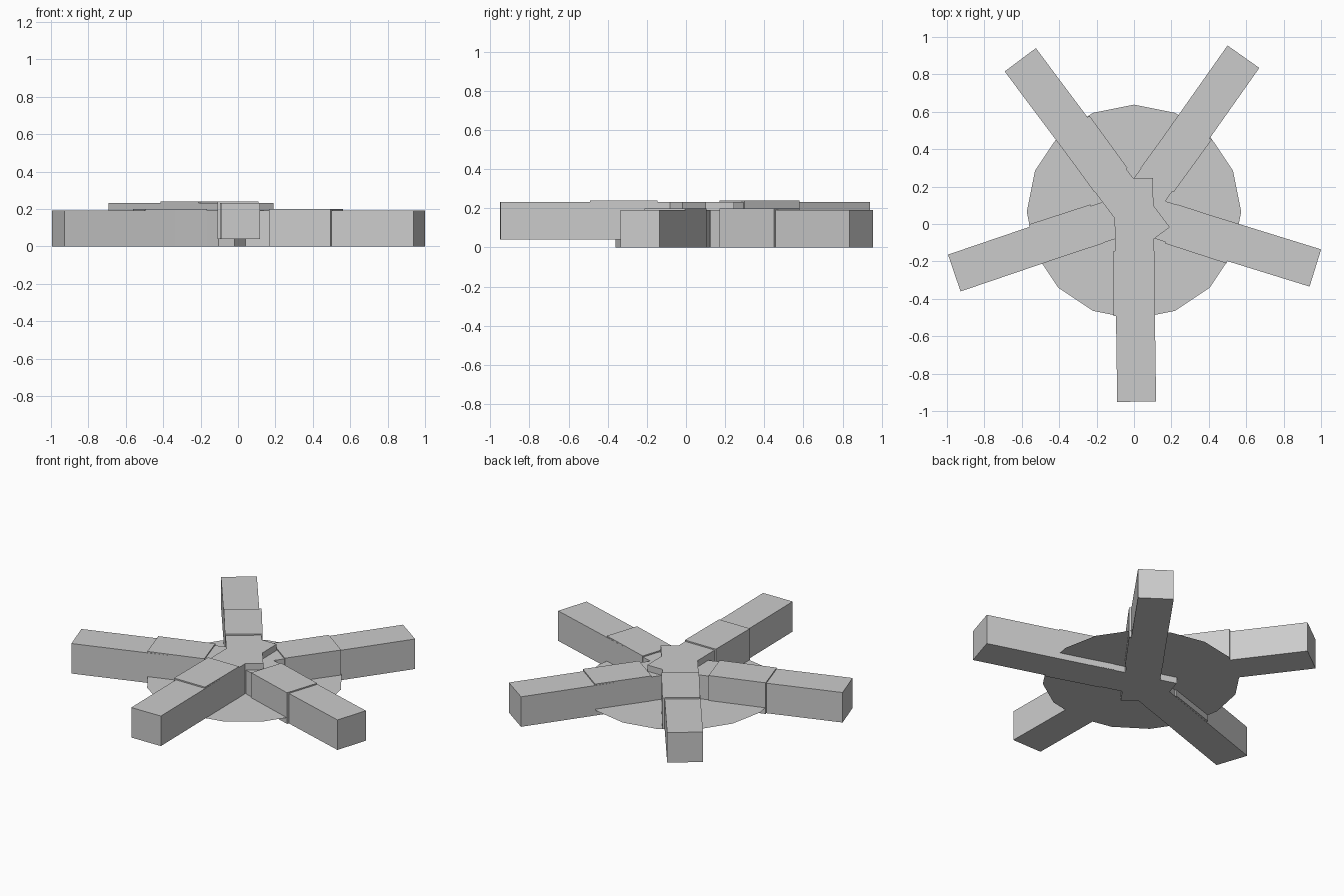
import bpy
import math
from mathutils import Matrix, Vector

if "Cube" in bpy.data.objects:
    bpy.data.objects.remove(bpy.data.objects["Cube"], do_unlink=True)

GREY = (0.6, 0.6, 0.6, 1.0)
mat = bpy.data.materials.new("plain_grey")
mat.use_nodes = True
mat.diffuse_color = GREY
mat.node_tree.nodes["Principled BSDF"].inputs["Base Color"].default_value = GREY

HUB = Vector((0, 0.065, 0))
PLATE_Z = 0.04


def radial_box(name, angle, r0, r1, width, z0, z1):
    """Box lying along a spoke that leaves the hub at the given angle."""
    bpy.ops.mesh.primitive_cube_add(size=1)
    ob = bpy.context.object
    ob.name = name
    size = Matrix.Diagonal((r1 - r0, width, z1 - z0, 1))
    shift = Matrix.Translation(((r0 + r1) / 2, 0, (z0 + z1) / 2))
    turn = Matrix.Rotation(math.radians(angle), 4, 'Z')
    ob.data.transform(Matrix.Translation(HUB) @ turn @ shift @ size)
    ob.data.materials.append(mat)
    return ob


# Thin sixteen-sided plate under the raised arms
bpy.ops.mesh.primitive_circle_add(vertices=16, radius=0.573, fill_type='NGON',
                                  location=HUB + Vector((0, 0, PLATE_Z)))
plate = bpy.context.object
plate.name = "round_plate"
plate.data.materials.append(mat)

# Five crossing arms, each with a slightly larger sleeve; two sit on the plate
arms = {"right_side": (-18, 0), "back_right": (54, 0), "back_left": (126, PLATE_Z),
        "left_side": (198, 0), "front": (270, PLATE_Z)}
for label, (angle, base) in arms.items():
    radial_box(label + "_arm", angle + 0.8, -0.18, 1.015, 0.208, base, base + 0.192)
    radial_box(label + "_sleeve", angle, 0.21, 0.556, 0.219, base + 0.001, base + 0.2)
